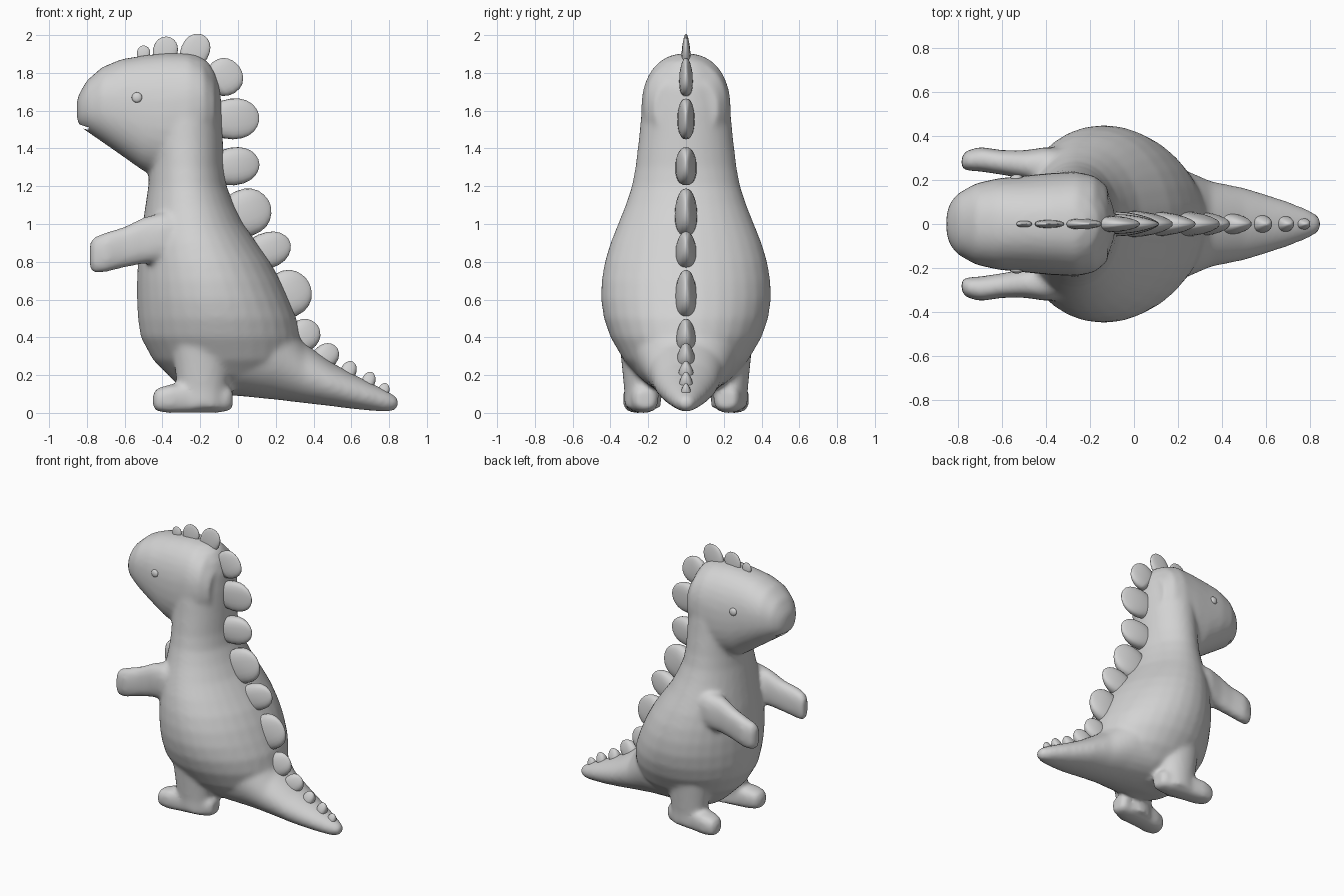
import bpy
import bmesh
from math import cos, sin, pi, atan2
from mathutils import Vector, Matrix

if "Cube" in bpy.data.objects:
    bpy.data.objects.remove(bpy.data.objects["Cube"], do_unlink=True)

grey = bpy.data.materials.new("plain grey")
grey.use_nodes = True
colour = (0.65, 0.65, 0.65, 1)
grey.diffuse_color = colour
grey.node_tree.nodes["Principled BSDF"].inputs["Base Color"].default_value = colour


def loft(bm, sections, sides=32, power=1.0):
    """Skin rings given as (centre, half axis, half axis); power < 1 is boxier."""
    def bend(v):
        return abs(v) ** power * (1 if v >= 0 else -1)
    rings = []
    for c, u, v in sections:
        c, u, v = Vector(c), Vector(u), Vector(v)
        rings.append([bm.verts.new(c + u * bend(cos(2 * pi * i / sides))
                                   + v * bend(sin(2 * pi * i / sides)))
                      for i in range(sides)])
    faces = [bm.faces.new(rings[0][::-1]), bm.faces.new(rings[-1])]
    for a, b in zip(rings, rings[1:]):
        for i in range(sides):
            j = (i + 1) % sides
            faces.append(bm.faces.new((a[i], a[j], b[j], b[i])))
    bmesh.ops.recalc_face_normals(bm, faces=faces)


def upright(rows):
    """Sections stacked in z: (z, front x, back x, half width)."""
    return [(((a + b) / 2, 0, z), ((b - a) / 2, 0, 0), (0, w, 0)) for z, a, b, w in rows]


def lengthwise(rows):
    """Sections along x: (x, centre y, low z, high z, half width)."""
    return [((x, y, (a + b) / 2), (0, w, 0), (0, 0, (b - a) / 2)) for x, y, a, b, w in rows]


def finish(bm, name):
    mesh = bpy.data.meshes.new(name)
    bm.to_mesh(mesh)
    bm.free()
    mesh.materials.append(grey)
    obj = bpy.data.objects.new(name, mesh)
    bpy.context.collection.objects.link(obj)
    select(obj)
    bpy.ops.object.shade_smooth()
    return obj


def select(obj):
    bpy.ops.object.select_all(action="DESELECT")
    obj.select_set(True)
    bpy.context.view_layer.objects.active = obj


bm = bmesh.new()
# Belly, chest and neck
loft(bm, upright([
    (.10, -.25, .05, .12), (.15, -.32, .18, .20), (.20, -.37, .26, .26),
    (.28, -.45, .32, .33), (.40, -.515, .33, .40), (.50, -.53, .31, .435),
    (.60, -.535, .27, .45), (.70, -.535, .225, .447), (.80, -.53, .17, .43),
    (.90, -.52, .10, .40), (1.0, -.505, .03, .36), (1.1, -.49, -.02, .32),
    (1.2, -.475, -.06, .287), (1.3, -.47, -.075, .268), (1.45, -.47, -.08, .25),
    (1.6, -.47, -.085, .235), (1.72, -.46, -.095, .21), (1.80, -.44, -.12, .18),
    (1.86, -.40, -.16, .13), (1.895, -.36, -.22, .06)]))
# Head
loft(bm, lengthwise([
    (-.853, 0, 1.55, 1.66, .05), (-.835, 0, 1.515, 1.70, .10), (-.80, 0, 1.49, 1.76, .14),
    (-.72, 0, 1.435, 1.83, .185), (-.62, 0, 1.365, 1.872, .208), (-.50, 0, 1.28, 1.893, .22),
    (-.38, 0, 1.25, 1.905, .232), (-.26, 0, 1.30, 1.903, .238), (-.18, 0, 1.38, 1.86, .22),
    (-.12, 0, 1.45, 1.77, .17)]), power=.88)
# Tail
loft(bm, lengthwise([
    (-.2, 0, .10, .40, .22), (0, 0, .09, .55, .30), (.2, 0, .07, .57, .26),
    (.35, 0, .052, .37, .195), (.5, 0, .035, .265, .165), (.6, 0, .022, .21, .135),
    (.7, 0, .012, .16, .102), (.79, 0, .005, .115, .066), (.835, 0, .015, .09, .04),
    (.85, 0, .035, .07, .02)]))
# Arms, legs and feet on both sides
for s in (1, -1):
    loft(bm, lengthwise([
        (-.785, s * .28, .765, .90, .025), (-.765, s * .288, .74, .93, .045),
        (-.70, s * .295, .745, .955, .056), (-.60, s * .28, .77, .985, .056),
        (-.50, s * .27, .79, 1.035, .065), (-.40, s * .265, .80, 1.06, .085),
        (-.25, s * .24, .80, 1.05, .10)]), power=.8)
    loft(bm, [((-.19, s * .23, z), (r, 0, 0), (0, r * .75, 0))
              for z, r in ((.03, .13), (.12, .13), (.2, .14), (.35, .16))])
    loft(bm, lengthwise([
        (-.45, s * .265, .03, .10, .035), (-.43, s * .262, .008, .13, .065),
        (-.36, s * .255, 0, .15, .08), (-.25, s * .24, 0, .155, .078),
        (-.12, s * .225, 0, .15, .075), (-.05, s * .215, .01, .14, .068),
        (-.028, s * .215, .03, .12, .045)]), power=.7)
body = finish(bm, "body")

# Blend the parts into one soft skin
remesh = body.modifiers.new("skin", "REMESH")
remesh.mode = "VOXEL"
remesh.voxel_size = .015
remesh.use_smooth_shade = True
soft = body.modifiers.new("soften", "SMOOTH")
soft.factor = .5
soft.iterations = 10

# Small mouth slit
bm = bmesh.new()
bmesh.ops.create_cube(bm, size=1, matrix=Matrix.Translation((-.825, 0, 1.515))
                      @ Matrix.Rotation(.3, 4, "Y") @ Matrix.Diagonal((.07, .2, .014, 1)))
slit = finish(bm, "mouth_cutter")
slit.hide_render = True
cut = body.modifiers.new("mouth", "BOOLEAN")
cut.operation = "DIFFERENCE"
cut.object = slit
select(body)
for name in ("skin", "soften", "mouth"):
    bpy.ops.object.modifier_apply(modifier=name)
bpy.data.objects.remove(slit, do_unlink=True)

# Eyes set on the surface of the head
for side, s in (("left", 1), ("right", -1)):
    hit, spot, normal, _ = body.ray_cast(Vector((-.535, s, 1.67)), Vector((0, -s, 0)))
    if not hit:
        spot, normal = Vector((-.535, s * .21, 1.67)), Vector((0, s, 0))
    bm = bmesh.new()
    turn = normal.to_track_quat("Z", "Y").to_matrix().to_4x4()
    bmesh.ops.create_uvsphere(bm, u_segments=12, v_segments=8, radius=1,
                              matrix=Matrix.Translation(spot) @ turn
                              @ Matrix.Diagonal((.028, .028, .014, 1)))
    finish(bm, side + "_eye")

# Back plates: base x, base z, tip x, tip z, half width, half thickness
plates = [
    (-.50, 1.87, -.50, 1.945, .035, .015), (-.40, 1.86, -.365, 1.99, .065, .018),
    (-.26, 1.85, -.185, 2.0, .075, .024), (-.13, 1.735, .005, 1.835, .10, .036),
    (-.13, 1.55, .112, 1.565, .108, .045), (-.13, 1.29, .112, 1.325, .10, .056),
    (-.06, 1.02, .168, 1.11, .125, .06), (.05, .82, .275, .905, .095, .056),
    (.17, .58, .375, .69, .125, .058), (.28, .36, .42, .465, .085, .052),
    (.41, .25, .52, .35, .065, .048), (.565, .17, .605, .272, .042, .042),
    (.675, .12, .707, .216, .036, .037), (.76, .08, .783, .157, .03, .028)]
# Plate outline: fraction of length, of width, of thickness
outline = [(0, .72, .95), (.2, .92, 1), (.4, 1, .95), (.6, .97, .8), (.75, .86, .62),
           (.87, .67, .42), (.95, .43, .25), (.99, .2, .12), (1, .05, .04)]
for n, (x, z, tx, tz, wide, thick) in enumerate(plates, 1):
    angle = atan2(tz - z, tx - x)
    across = Vector((-sin(angle), 0, cos(angle)))
    base, tip = Vector((x, 0, z)), Vector((tx, 0, tz))
    bm = bmesh.new()
    loft(bm, [(base.lerp(tip, t), across * wide * w, (0, thick * d, 0))
              for t, w, d in outline], sides=24, power=.8)
    finish(bm, f"back_plate_{n}")
